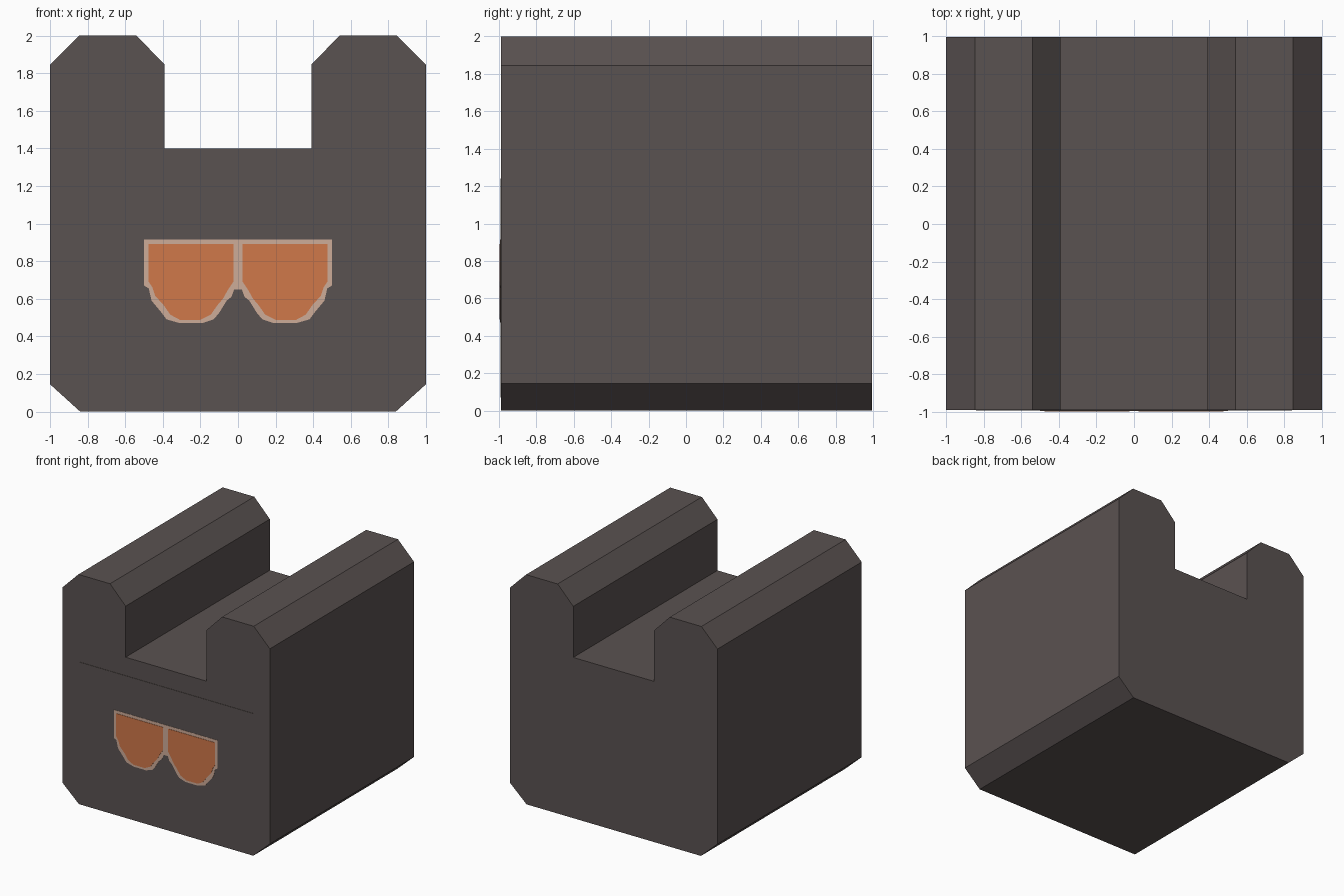
import bpy, bmesh

if "Cube" in bpy.data.objects:
    bpy.data.objects.remove(bpy.data.objects["Cube"])

def srgb(r, g, b):
    f = lambda c: c / 12.92 if c <= 0.04045 else ((c + 0.055) / 1.055) ** 2.4
    return tuple(f(c / 255) for c in (r, g, b)) + (1,)

def material(name, rgb):
    m = bpy.data.materials.new(name)
    m.diffuse_color = srgb(*rgb)
    m.use_nodes = True
    m.node_tree.nodes["Principled BSDF"].inputs["Base Color"].default_value = m.diffuse_color
    return m

stone = material("dark_stone", (90, 82, 81))
orange = material("orange", (208, 120, 74))
rim = material("pale_rim", (206, 172, 152))

def extrude_profile(name, points, y0, y1, mat):
    """Extrude an x/z outline (counter-clockwise from the front) from y0 to y1."""
    bm = bmesh.new()
    face = bm.faces.new([bm.verts.new((x, y0, z)) for x, z in points])
    ext = bmesh.ops.extrude_face_region(bm, geom=[face], use_keep_orig=True)
    verts = [g for g in ext["geom"] if isinstance(g, bmesh.types.BMVert)]
    bmesh.ops.translate(bm, verts=verts, vec=(0, y1 - y0, 0))
    bmesh.ops.recalc_face_normals(bm, faces=bm.faces)
    mesh = bpy.data.meshes.new(name)
    bm.to_mesh(mesh)
    bm.free()
    mesh.materials.append(mat)
    ob = bpy.data.objects.new(name, mesh)
    bpy.context.collection.objects.link(ob)
    return ob

def mirrored(points):
    return [(-x, z) for x, z in reversed(points)]

# Block body with two bevelled ridges and a channel between them
half = [(0.84, 0), (1, 0.145), (1, 1.845), (0.845, 2), (0.54, 2), (0.39, 1.845), (0.39, 1.4)]
extrude_profile("body", half + mirrored(half), -0.99, 0.995, stone)

# Thin front panel
extrude_profile("front_panel", [(-0.84, 0.07), (0.84, 0.07), (0.84, 1.24), (-0.84, 1.24)],
                -0.993, -0.99, stone)

# Pale rim around both eyes
rim_half = [(0, 0.65), (0.02, 0.65), (0.035, 0.61), (0.06, 0.59), (0.1, 0.525), (0.13, 0.49),
            (0.19, 0.47), (0.31, 0.47), (0.38, 0.49), (0.41, 0.53), (0.46, 0.59),
            (0.475, 0.655), (0.5, 0.67), (0.5, 0.915)]
extrude_profile("eye_rim", rim_half + mirrored(rim_half[1:]), -0.995, -0.992, rim)

# Orange eyes
eye = [(0.025, 0.69), (0.055, 0.645), (0.08, 0.6), (0.11, 0.565), (0.145, 0.515), (0.2, 0.488),
       (0.31, 0.488), (0.36, 0.515), (0.395, 0.565), (0.44, 0.615), (0.455, 0.66),
       (0.475, 0.69), (0.475, 0.89), (0.025, 0.89)]
extrude_profile("right_eye", eye, -0.998, -0.994, orange)
extrude_profile("left_eye", mirrored(eye), -0.998, -0.994, orange)
